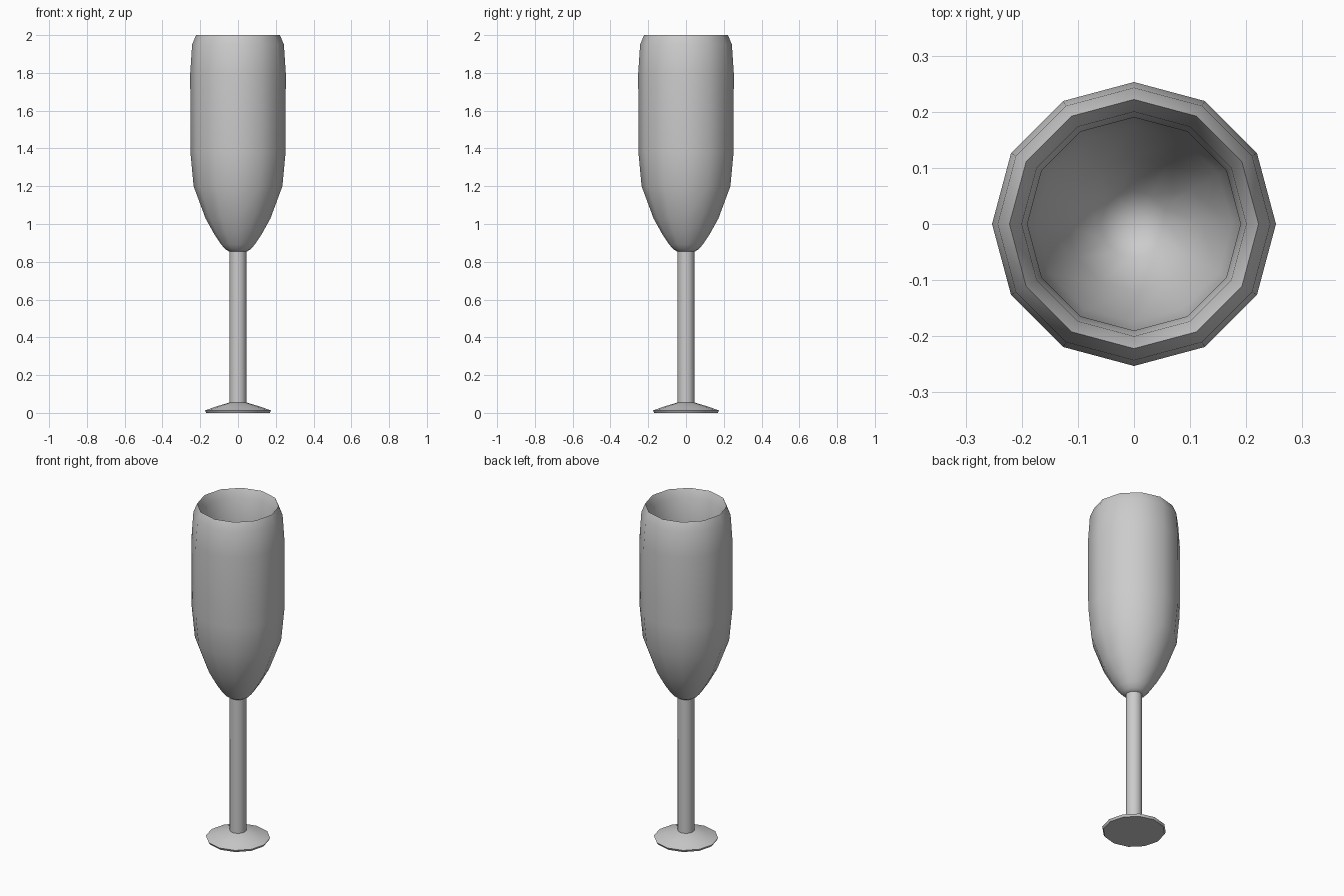
import bpy, bmesh, math

if "Cube" in bpy.data.objects:
    bpy.data.objects.remove(bpy.data.objects["Cube"])

SIDES = 12


def lathe(name, profile, angle=50):
    """Revolve (radius, z) points around z; a zero radius becomes a pole."""
    bm = bmesh.new()
    rings = []
    for r, z in profile:
        if r == 0:
            rings.append([bm.verts.new((0, 0, z))] * SIDES)
        else:
            rings.append([bm.verts.new((r * math.cos(math.tau * i / SIDES),
                                        r * math.sin(math.tau * i / SIDES), z))
                          for i in range(SIDES)])
    for a, b in zip(rings, rings[1:]):
        for i in range(SIDES):
            j = (i + 1) % SIDES
            bm.faces.new(list(dict.fromkeys((a[i], a[j], b[j], b[i]))))
    bmesh.ops.recalc_face_normals(bm, faces=bm.faces)
    mesh = bpy.data.meshes.new(name)
    bm.to_mesh(mesh)
    bm.free()
    obj = bpy.data.objects.new(name, mesh)
    bpy.context.collection.objects.link(obj)
    bpy.ops.object.select_all(action='DESELECT')
    obj.select_set(True)
    bpy.context.view_layer.objects.active = obj
    bpy.ops.object.shade_smooth_by_angle(angle=math.radians(angle))
    return obj


# Bowl: outer wall up, over the rounded rim, inner wall down
lathe("bowl", [(0, 0.85), (0.043, 0.852), (0.065, 0.865), (0.088, 0.89),
               (0.125, 0.945), (0.172, 1.03), (0.235, 1.20), (0.252, 1.38),
               (0.253, 1.80), (0.243, 1.95), (0.222, 2.0),
               (0.20, 1.95), (0.19, 1.80), (0.19, 1.38), (0.175, 1.22),
               (0.12, 1.06), (0.06, 0.95), (0, 0.92)], angle=80)

# Stem: plain column between foot and bowl
lathe("stem", [(0.045, 0.05), (0.045, 0.86)])

# Foot: shallow cone with a thin rim and flat underside
lathe("foot", [(0, 0.056), (0.048, 0.054), (0.115, 0.034), (0.175, 0.013),
               (0.168, 0), (0, 0)])
